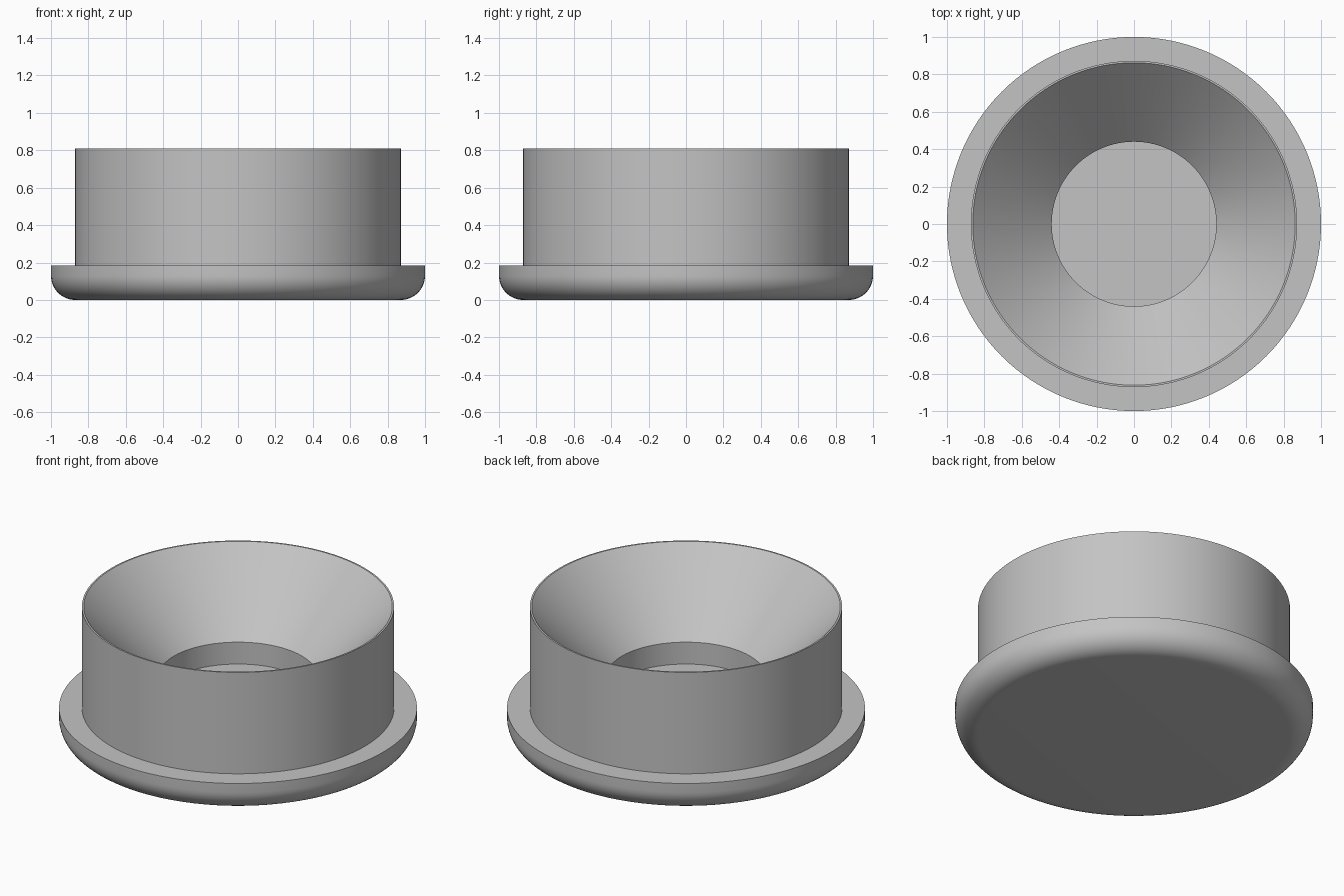
import bpy
import bmesh
from math import sin, cos, pi, radians
from mathutils import Vector

cube = bpy.data.objects.get("Cube")
if cube:
    bpy.data.objects.remove(cube, do_unlink=True)

SEGMENTS = 128
FILLET = 0.13        # rounded lower edge of the flange
FLANGE_TOP = 0.185
BODY_R, RIM_R, HOLE_R = 0.872, 0.862, 0.44
TOP, HOLE_TOP, FLOOR = 0.81, 0.385, 0.25


def make_material(name, colour):
    mat = bpy.data.materials.new(name)
    mat.use_nodes = True
    mat.diffuse_color = colour
    mat.node_tree.nodes["Principled BSDF"].inputs["Base Color"].default_value = colour
    return mat


def lathe(name, profile, mat):
    """Revolve an (r, z) profile around the z axis into a closed solid."""
    bm = bmesh.new()
    verts = [bm.verts.new((r, 0, z)) for r, z in profile]
    edges = [bm.edges.new(pair) for pair in zip(verts, verts[1:])]
    bmesh.ops.spin(bm, geom=verts + edges, cent=Vector(), axis=Vector((0, 0, 1)),
                   angle=2 * pi, steps=SEGMENTS)
    bmesh.ops.remove_doubles(bm, verts=bm.verts[:], dist=0.0001)
    bmesh.ops.recalc_face_normals(bm, faces=bm.faces[:])
    mesh = bpy.data.meshes.new(name)
    bm.to_mesh(mesh)
    bm.free()
    mesh.materials.append(mat)
    obj = bpy.data.objects.new(name, mesh)
    bpy.context.collection.objects.link(obj)
    bpy.ops.object.select_all(action="DESELECT")
    obj.select_set(True)
    bpy.context.view_layer.objects.active = obj
    bpy.ops.object.shade_smooth_by_angle(angle=radians(30))
    return obj


grey = make_material("light_grey", (0.55, 0.55, 0.55, 1))

# Flat underside and rounded flange edge
profile = [(0, 0)]
for i in range(13):
    a = i / 12 * pi / 2
    profile.append((1 - FILLET + FILLET * sin(a), FILLET - FILLET * cos(a)))

# Flange top, straight outer wall and thin rim
profile += [(1, FLANGE_TOP), (BODY_R, FLANGE_TOP), (BODY_R, TOP), (RIM_R, TOP)]

# Conical funnel, short straight well and its floor
profile += [(HOLE_R, HOLE_TOP), (HOLE_R, FLOOR), (0, FLOOR)]

lathe("flanged_funnel_cup", profile, grey)
